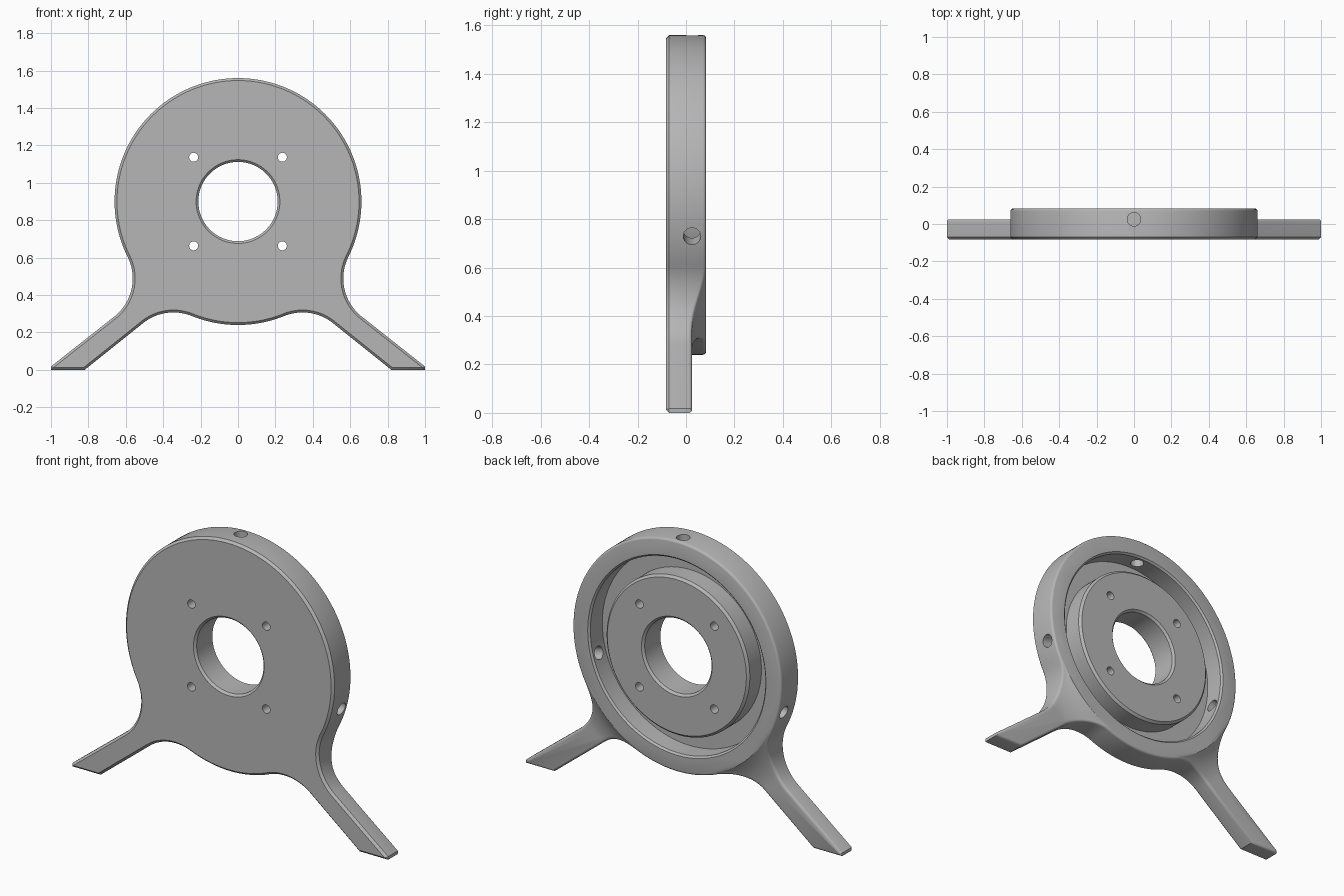
import bpy, bmesh, math
from mathutils import Vector, Matrix

if "Cube" in bpy.data.objects:
    bpy.data.objects.remove(bpy.data.objects["Cube"])

CZ, R = 0.9, 0.66            # disc centre height and radius
FRONT, BACK, LEG = -0.083, 0.083, 0.025
FILLET, EDGE = 0.26, 0.013

grey = bpy.data.materials.new("grey_metal")
grey.use_nodes = True
grey.diffuse_color = (0.47, 0.47, 0.47, 1)
grey.node_tree.nodes["Principled BSDF"].inputs["Base Color"].default_value = grey.diffuse_color


def to_object(name, bm):
    bmesh.ops.remove_doubles(bm, verts=bm.verts, dist=1e-5)
    bmesh.ops.recalc_face_normals(bm, faces=bm.faces)
    mesh = bpy.data.meshes.new(name)
    bm.to_mesh(mesh)
    bm.free()
    mesh.materials.append(grey)
    obj = bpy.data.objects.new(name, mesh)
    bpy.context.collection.objects.link(obj)
    return obj


def lathe(name, profile, segments):
    """Closed (radius, y) profile turned about the disc axis."""
    bm = bmesh.new()
    rings = []
    for i in range(segments):
        a = 2 * math.pi * (i + 0.37) / segments
        rings.append([bm.verts.new((r * math.sin(a), y, CZ + r * math.cos(a))) for r, y in profile])
    n = len(profile)
    for i in range(segments):
        p, q = rings[i], rings[(i + 1) % segments]
        for j in range(n):
            k = (j + 1) % n
            if profile[j][0] == profile[k][0] == 0:
                continue
            corners = [p[j], p[k]]
            if profile[k][0] > 0:
                corners.append(q[k])
            if profile[j][0] > 0:
                corners.append(q[j])
            bm.faces.new(corners)
    return to_object(name, bm)


def rod(name, radius, length, centre, direction):
    bm = bmesh.new()
    turn = Vector(direction).to_track_quat('Z', 'Y').to_matrix().to_4x4()
    bmesh.ops.create_cone(bm, cap_ends=True, segments=32, radius1=radius, radius2=radius,
                          depth=length, matrix=Matrix.Translation(centre) @ turn)
    return to_object(name, bm)


def cut(obj, cutter):
    mod = obj.modifiers.new("cut", 'BOOLEAN')
    mod.operation, mod.solver, mod.object = 'DIFFERENCE', 'EXACT', cutter
    bpy.context.view_layer.objects.active = obj
    bpy.ops.object.modifier_apply(modifier=mod.name)
    bpy.data.objects.remove(cutter)


def arc(cx, cz, r, a0, a1, n):
    return [Vector((cx + r * math.cos(a0 + (a1 - a0) * i / n),
                    cz + r * math.sin(a0 + (a1 - a0) * i / n))) for i in range(n + 1)]


def inset(points, d):
    """Move a clockwise half outline inward; its ends stay on the mirror line."""
    flip = lambda p: Vector((-p.x, p.y))
    ext = [flip(points[1])] + points + [flip(points[-2])]
    result = []
    for a, b, c in zip(ext, ext[1:], ext[2:]):
        u, v = (b - a).normalized(), (c - b).normalized()
        m, n = Vector((u.y, -u.x)), Vector((v.y, -v.x))
        result.append(b + (m + n) * d / (1 + m.dot(n)))
    result[0].x = result[-1].x = 0
    return result


def back_height(p):
    """Back surface: flat disc, concave flare, thin leg."""
    rise, sweep = BACK - LEG, 0.3
    reach = math.sqrt(2 * sweep * rise - rise ** 2)
    d = (p - Vector((0, CZ))).length - (R - EDGE)
    if d < 1e-4:
        return BACK
    return LEG + sweep - math.sqrt(sweep ** 2 - max(0, reach - d) ** 2)


# Half outline: disc, side fillet, leg, under fillet, disc bottom
DISC, BEND = 60, 24
side_x, under_x = 0.823, 0.345
side_z = CZ - math.sqrt((R + FILLET) ** 2 - side_x ** 2)
under_z = CZ - math.sqrt((R + FILLET) ** 2 - under_x ** 2)
side_a = math.atan2(side_z - CZ, side_x)
under_a = math.atan2(under_z - CZ, under_x)
slope = math.radians(52)
half = arc(0, CZ, R, math.pi / 2, side_a, DISC)
half[0].x = 0
half += arc(side_x, side_z, FILLET, side_a + math.pi, math.pi + slope, BEND)[1:]
half += [Vector((1, 0.018)), Vector((1, 0)), Vector((0.82, 0))]
half += arc(under_x, under_z, FILLET, slope, under_a + math.pi, BEND)
half += arc(0, CZ, R, under_a, -math.pi / 2, 16)[1:]
half[-1].x = 0

# Walls: front chamfer, straight side, rounded back edge
bm = bmesh.new()
heights = [back_height(p) for p in inset(half, EDGE)]
layers = []
for shift, y in ((1, FRONT), (0, FRONT + EDGE)):
    layers.append([bm.verts.new((p.x, y, p.y)) for p in inset(half, shift * EDGE)])
for shift, drop in ((0, 1), (0.13, 0.5), (0.5, 0.13), (1, 0)):
    layers.append([bm.verts.new((p.x, h - drop * EDGE, p.y))
                   for p, h in zip(inset(half, shift * EDGE), heights)])
for low, high in zip(layers, layers[1:]):
    for i in range(len(half) - 1):
        bm.faces.new((low[i], low[i + 1], high[i + 1], high[i]))
bm.faces.new(layers[0])

# Flared leg back: rungs between the side fillet and the under fillet
back = layers[-1]
last = DISC + 2 * BEND + 4
steps = 10
rungs = []
for i in range(BEND + 1):
    a, b = back[DISC + i], back[last - i]
    pa, pb = Vector((a.co.x, a.co.z)), Vector((b.co.x, b.co.z))
    if i == 0:
        curve = arc(0, CZ, R - EDGE, side_a, under_a, steps)
        bulge = [c - pa.lerp(pb, j / steps) for j, c in enumerate(curve)]
    row = [a]
    for j in range(1, steps):
        p = pa.lerp(pb, j / steps) + bulge[j] * max(0, 1 - i / 14)
        row.append(bm.verts.new((p.x, back_height(p), p.y)))
    rungs.append(row + [b])
for p, q in zip(rungs, rungs[1:]):
    for j in range(steps):
        bm.faces.new((p[j], p[j + 1], q[j + 1], q[j]))
tip = DISC + BEND
bm.faces.new(rungs[-1][::-1] + back[tip + 1:tip + 4])
bm.faces.new(back[:DISC] + rungs[0] + back[last + 1:])

# Mirror to the other side
twin = bmesh.ops.duplicate(bm, geom=bm.verts[:] + bm.edges[:] + bm.faces[:])["geom"]
bmesh.ops.scale(bm, vec=(-1, 1, 1), verts=[g for g in twin if isinstance(g, bmesh.types.BMVert)])
plate = to_object("legged_ring_plate", bm)

# Annular groove around the hub
cut(plate, lathe("groove", [(0.453, -0.035), (0.554, -0.035), (0.554, 0.073), (0.566, 0.085),
                            (0.566, 0.1), (0.438, 0.1), (0.438, 0.085), (0.453, 0.07)], 160))

# Chamfered central bore, open at both ends
cut(plate, lathe("bore", [(0, -0.1), (0.226, -0.1), (0.226, -0.085), (0.212, -0.071),
                          (0.212, 0.071), (0.226, 0.085), (0.226, 0.1), (0, 0.1)], 96))

# Four bolt holes
for x in (-0.237, 0.237):
    for z in (-0.237, 0.237):
        cut(plate, rod("bolt_hole", 0.024, 0.4, (x, 0, CZ + z), (0, 1, 0)))

# Three radial screw holes through the rim
for deg in (90, -15, 195):
    a = math.radians(deg)
    d = Vector((math.cos(a), 0, math.sin(a)))
    cut(plate, rod("screw_hole", 0.036, 0.2, Vector((0, LEG, CZ)) + d * 0.61, d))

bpy.ops.object.select_all(action='DESELECT')
plate.select_set(True)
bpy.ops.object.shade_smooth_by_angle(angle=math.radians(35))
